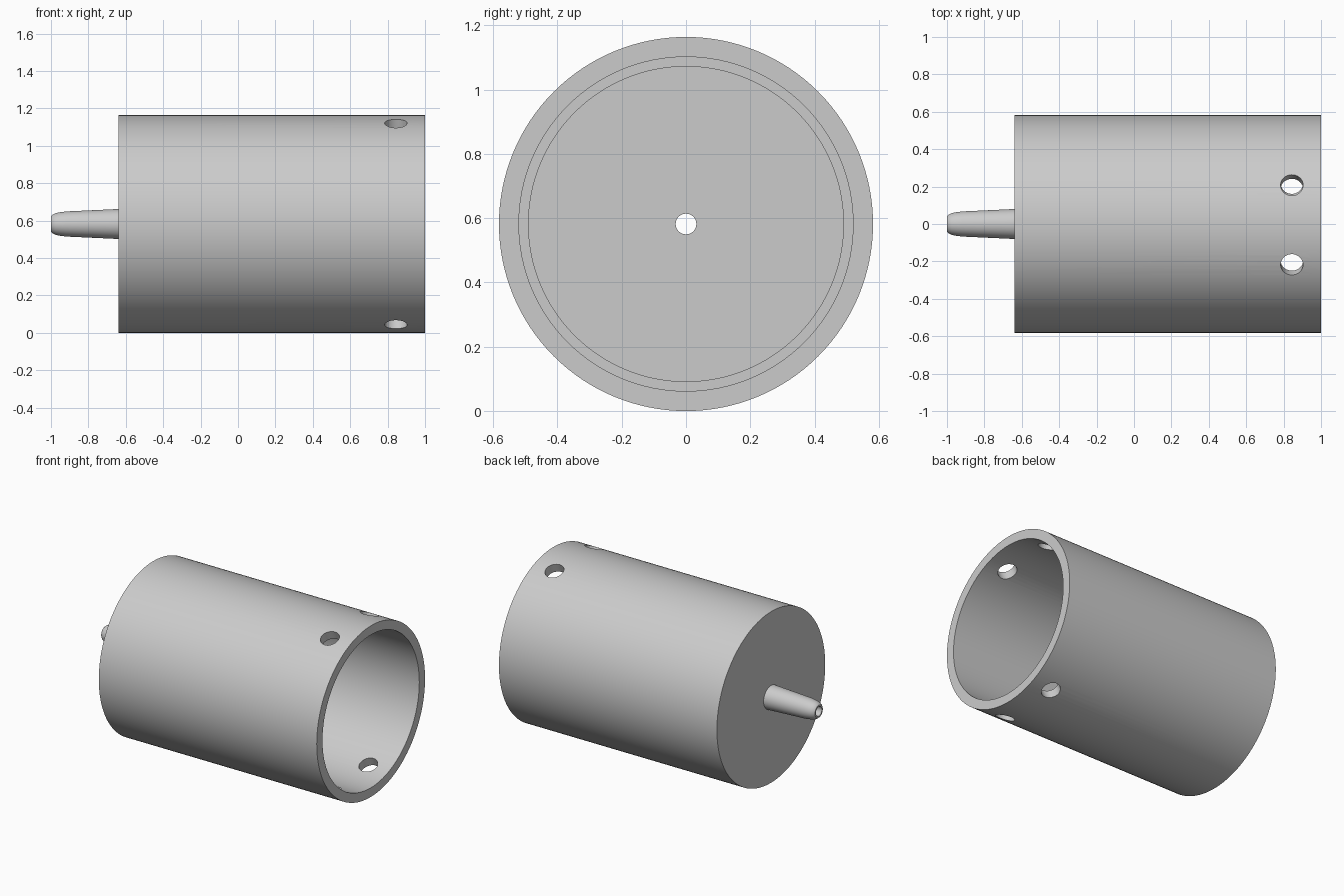
import bpy, bmesh
from math import pi, radians
from mathutils import Vector, Matrix

cube = bpy.data.objects.get("Cube")
if cube:
    bpy.data.objects.remove(cube, do_unlink=True)

R = 0.582                     # barrel radius, also the axis height
AXIS = Vector((0, 0, R))

grey = bpy.data.materials.new("plain grey")
grey.use_nodes = True
grey.diffuse_color = (0.6, 0.6, 0.6, 1)
grey.node_tree.nodes["Principled BSDF"].inputs["Base Color"].default_value = (0.6, 0.6, 0.6, 1)


def make_object(name, bm):
    bmesh.ops.recalc_face_normals(bm, faces=bm.faces[:])
    mesh = bpy.data.meshes.new(name)
    bm.to_mesh(mesh)
    bm.free()
    mesh.materials.append(grey)
    obj = bpy.data.objects.new(name, mesh)
    bpy.context.collection.objects.link(obj)
    return obj


def lathe(name, profile, steps=128):
    """Spin a closed (x, radius) outline around the long axis."""
    bm = bmesh.new()
    verts = [bm.verts.new((x, 0, R + r)) for x, r in profile]
    edges = [bm.edges.new((v, verts[i - 1])) for i, v in enumerate(verts)]
    bmesh.ops.spin(bm, geom=verts + edges, cent=AXIS, axis=(1, 0, 0),
                   angle=2 * pi, steps=steps, use_merge=False)
    bmesh.ops.remove_doubles(bm, verts=bm.verts[:], dist=1e-5)
    return make_object(name, bm)


# Open barrel with an inner ledge, closed end and hollow tapered nozzle
body = lathe("barrel_and_nozzle", [
    (1, R), (-0.64, R),                               # outer wall and end
    (-0.64, 0.08), (-0.92, 0.067), (-0.95, 0.063),    # nozzle taper
    (-0.975, 0.058), (-0.992, 0.05), (-1, 0.042),     # rounded tip
    (-1, 0.032), (-0.58, 0.032),                      # through bore
    (-0.58, 0.49), (-0.52, 0.49), (-0.52, 0.52),      # floor and ledge
    (1, 0.52),                                        # inner wall
])

# Radial cutters for the four holes near the open end
bm = bmesh.new()
for angle in (-21, 22, 158, 202):
    place = (Matrix.Translation(AXIS) @ Matrix.Rotation(radians(angle), 4, 'X')
             @ Matrix.Translation((0.844, 0, 0.55)))
    bmesh.ops.create_cone(bm, cap_ends=True, segments=48, radius1=0.06,
                          radius2=0.06, depth=0.3, matrix=place)
cutters = make_object("hole_cutters", bm)
cutters.hide_render = True

cut = body.modifiers.new("holes", 'BOOLEAN')
cut.object = cutters
cut.operation = 'DIFFERENCE'
cut.solver = 'EXACT'

# Apply the holes, drop the cutters and smooth the round surfaces
bpy.ops.object.select_all(action='DESELECT')
body.select_set(True)
bpy.context.view_layer.objects.active = body
bpy.ops.object.modifier_apply(modifier=cut.name)
bpy.data.objects.remove(cutters, do_unlink=True)
bpy.ops.object.shade_smooth_by_angle(angle=radians(30))
